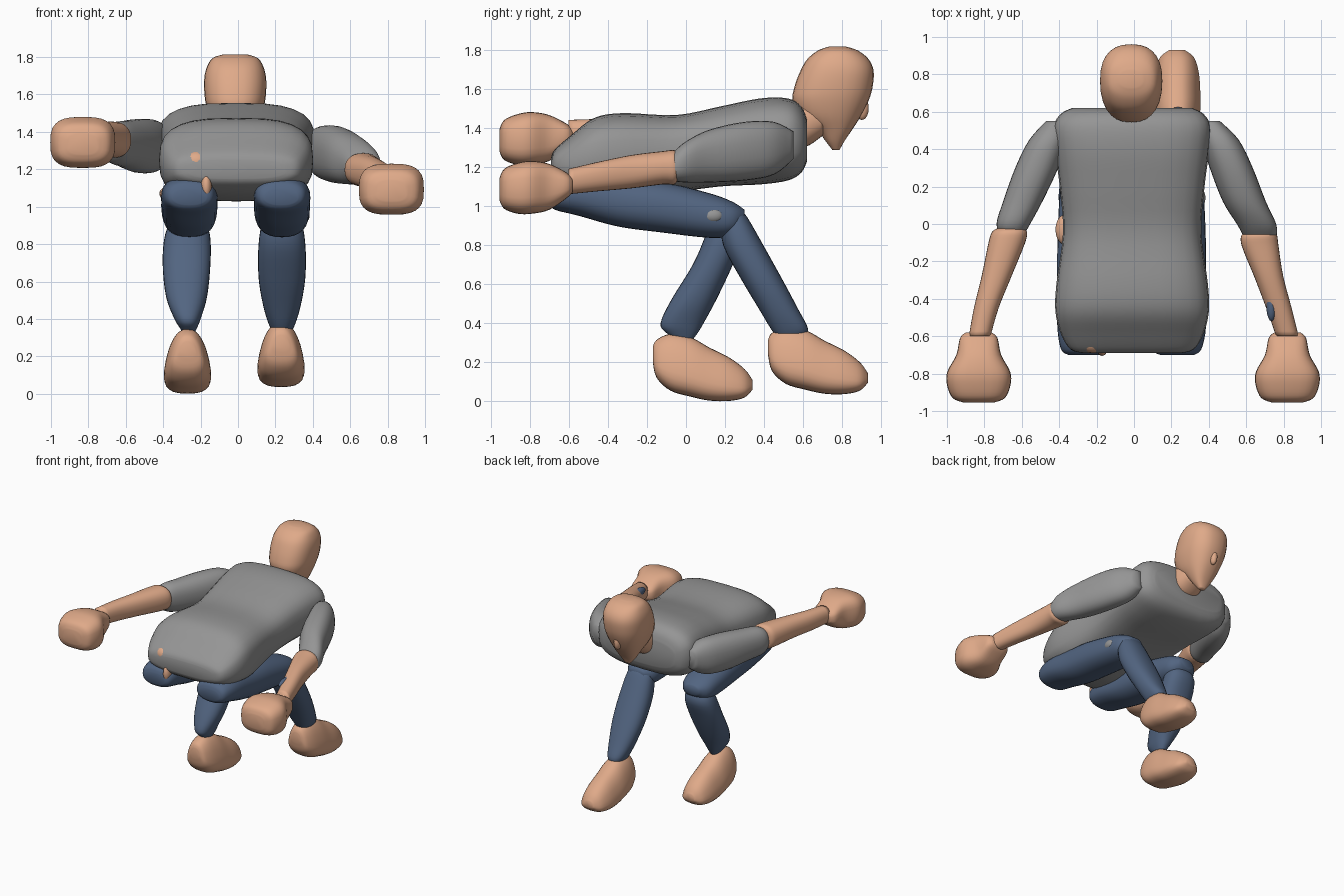
import bpy, bmesh, math
from mathutils import Vector


def material(name, rgb):
    m = bpy.data.materials.new(name)
    m.diffuse_color = (*rgb, 1)
    return m


SKIN = material("skin", (0.74, 0.40, 0.25))
GREY = material("shirt_grey", (0.30, 0.30, 0.30))
BLUE = material("trouser_blue", (0.085, 0.13, 0.22))


def finish(bm, name, mat):
    bmesh.ops.recalc_face_normals(bm, faces=bm.faces)
    for f in bm.faces:
        f.smooth = True
    me = bpy.data.meshes.new(name)
    bm.to_mesh(me)
    bm.free()
    ob = bpy.data.objects.new(name, me)
    bpy.context.collection.objects.link(ob)
    me.materials.append(mat)
    return ob


def spline(rows, steps=4):
    out = []
    for i in range(len(rows) - 1):
        p = [rows[max(0, min(len(rows) - 1, i + k))] for k in (-1, 0, 1, 2)]
        for s in range(steps):
            t = s / steps
            out.append([0.5 * (2 * b + (c - a) * t + (2 * a - 5 * b + 4 * c - d) * t * t
                               + (3 * b - a - 3 * c + d) * t ** 3) for a, b, c, d in zip(*p)])
    return out + [list(rows[-1])]


def loft(name, mat, axis, rows, power=2.3, taper=0.0, sides=28):
    """rows: position along axis, x centre, x half width, low and high of the other axis"""
    bm = bmesh.new()
    rings = []
    for t, x, w, lo, hi in spline(rows):
        ring = []
        for k in range(sides):
            a = 2 * math.pi * k / sides
            c, s = math.cos(a), math.sin(a)
            c = math.copysign(abs(c) ** (2 / power), c)
            s = math.copysign(abs(s) ** (2 / power), s)
            px = x + max(w, 0.004) * c * (1 - taper * (s + 1) / 2)
            q = (lo + hi) / 2 + (hi - lo) / 2 * s
            ring.append(bm.verts.new((px, t, q) if axis == "y" else (px, q, t)))
        rings.append(ring)
    for r0, r1 in zip(rings, rings[1:]):
        for k in range(sides):
            n = (k + 1) % sides
            bm.faces.new((r0[k], r0[n], r1[n], r1[k]))
    bm.faces.new(rings[0])
    bm.faces.new(rings[-1])
    return finish(bm, name, mat)


def blob(name, mat, centre, radii):
    bm = bmesh.new()
    bmesh.ops.create_uvsphere(bm, u_segments=20, v_segments=12, radius=1)
    for v in bm.verts:
        v.co = Vector(a * b for a, b in zip(v.co, radii)) + Vector(centre)
    return finish(bm, name, mat)


def shifted(rows, dt=0, x=None, dz=0):
    return [(t + dt, cx if x is None else x, w, lo + dz, hi + dz) for t, cx, w, lo, hi in rows]


# torso, bent forward
loft("torso", GREY, "y", [
    (-0.69, -0.01, 0.26, 1.15, 1.25), (-0.67, -0.01, 0.33, 1.12, 1.29),
    (-0.59, -0.01, 0.38, 1.07, 1.36), (-0.47, -0.01, 0.41, 1.04, 1.45),
    (-0.32, -0.01, 0.405, 1.03, 1.475), (-0.05, -0.01, 0.37, 1.07, 1.465),
    (0.18, -0.01, 0.385, 1.10, 1.51), (0.38, -0.01, 0.41, 1.11, 1.55),
    (0.52, -0.01, 0.42, 1.13, 1.55), (0.59, -0.01, 0.38, 1.17, 1.51),
    (0.62, -0.01, 0.32, 1.23, 1.44)], power=3)

# head and neck, face towards +y
loft("head", SKIN, "z", [
    (1.285, -0.015, 0.025, 0.75, 0.785), (1.33, -0.015, 0.06, 0.715, 0.81),
    (1.39, -0.015, 0.095, 0.67, 0.85), (1.46, -0.015, 0.13, 0.58, 0.895),
    (1.54, -0.015, 0.155, 0.545, 0.935), (1.61, -0.015, 0.165, 0.555, 0.955),
    (1.69, -0.015, 0.165, 0.585, 0.96), (1.75, -0.015, 0.15, 0.62, 0.935),
    (1.795, -0.015, 0.12, 0.675, 0.88), (1.815, -0.015, 0.06, 0.73, 0.82)], power=2.4)
loft("neck", SKIN, "y", [
    (0.55, -0.01, 0.13, 1.28, 1.54), (0.63, -0.01, 0.12, 1.31, 1.54),
    (0.70, -0.01, 0.10, 1.36, 1.54)])
blob("nose", SKIN, (-0.015, 0.90, 1.50), (0.028, 0.035, 0.06))

# upper arms
loft("right_upper_arm", GREY, "y", [
    (-0.095, 0.68, 0.05, 1.16, 1.24), (-0.07, 0.675, 0.085, 1.13, 1.27),
    (0.0, 0.655, 0.105, 1.12, 1.33), (0.12, 0.59, 0.115, 1.12, 1.39),
    (0.30, 0.52, 0.115, 1.13, 1.43), (0.45, 0.46, 0.10, 1.16, 1.43),
    (0.55, 0.41, 0.05, 1.24, 1.38)])
loft("left_upper_arm", GREY, "y", [
    (-0.06, -0.65, 0.06, 1.28, 1.41), (0.0, -0.645, 0.09, 1.23, 1.45),
    (0.12, -0.595, 0.105, 1.21, 1.46), (0.30, -0.52, 0.115, 1.18, 1.47),
    (0.45, -0.46, 0.10, 1.19, 1.46), (0.55, -0.42, 0.05, 1.26, 1.40)])

# forearms
loft("right_forearm", SKIN, "y", [
    (-0.60, 0.82, 0.06, 1.06, 1.19), (-0.45, 0.775, 0.068, 1.075, 1.225),
    (-0.28, 0.72, 0.078, 1.09, 1.26), (-0.12, 0.675, 0.098, 1.11, 1.28),
    (-0.06, 0.67, 0.095, 1.11, 1.285), (-0.04, 0.68, 0.07, 1.14, 1.26)])
loft("left_forearm", SKIN, "y", [
    (-0.60, -0.825, 0.058, 1.30, 1.44), (-0.45, -0.79, 0.066, 1.29, 1.445),
    (-0.28, -0.735, 0.08, 1.28, 1.45), (-0.10, -0.68, 0.098, 1.265, 1.455),
    (-0.04, -0.665, 0.092, 1.265, 1.45), (-0.02, -0.66, 0.06, 1.30, 1.42)])

# fists
fist = [(-0.955, 0.82, 0.08, 1.03, 1.14), (-0.93, 0.82, 0.14, 0.985, 1.19),
        (-0.86, 0.82, 0.17, 0.96, 1.22), (-0.79, 0.82, 0.168, 0.96, 1.23),
        (-0.70, 0.82, 0.12, 0.98, 1.215), (-0.61, 0.82, 0.10, 1.04, 1.17),
        (-0.58, 0.82, 0.07, 1.07, 1.14)]
loft("right_fist", SKIN, "y", fist, power=3)
loft("left_fist", SKIN, "y", shifted(fist, x=-0.83, dz=0.25), power=3)

# thighs
thigh = [(-0.70, 0.23, 0.09, 1.01, 1.09), (-0.67, 0.23, 0.13, 0.98, 1.14),
         (-0.55, 0.235, 0.15, 0.95, 1.165), (-0.35, 0.235, 0.15, 0.895, 1.15),
         (-0.13, 0.235, 0.15, 0.865, 1.125), (0.12, 0.235, 0.14, 0.837, 1.065),
         (0.24, 0.235, 0.12, 0.85, 1.02), (0.30, 0.235, 0.06, 0.91, 0.98)]
loft("right_thigh", BLUE, "y", thigh)
loft("left_thigh", BLUE, "y", shifted(thigh, x=-0.26))

# shins
loft("right_shin", BLUE, "z", [
    (0.98, 0.235, 0.06, 0.20, 0.28), (0.94, 0.235, 0.10, 0.18, 0.315),
    (0.80, 0.235, 0.125, 0.19, 0.395), (0.62, 0.235, 0.125, 0.285, 0.495),
    (0.47, 0.235, 0.10, 0.375, 0.575), (0.37, 0.235, 0.07, 0.435, 0.625),
    (0.325, 0.235, 0.045, 0.47, 0.60)])
loft("left_shin", BLUE, "z", [
    (0.95, -0.265, 0.08, 0.13, 0.25), (0.85, -0.27, 0.12, 0.10, 0.295),
    (0.70, -0.275, 0.128, 0.035, 0.24), (0.52, -0.275, 0.11, -0.075, 0.155),
    (0.40, -0.27, 0.07, -0.13, 0.09), (0.35, -0.265, 0.045, -0.10, 0.06),
    (0.31, -0.265, 0.025, -0.04, 0.03)])

# feet, wider at the sole
foot = [(-0.17, -0.27, 0.05, 0.20, 0.28), (-0.15, -0.27, 0.10, 0.12, 0.315),
        (-0.08, -0.27, 0.135, 0.055, 0.345), (0.02, -0.27, 0.15, 0.025, 0.33),
        (0.12, -0.27, 0.15, 0.004, 0.275), (0.22, -0.27, 0.14, 0.002, 0.225),
        (0.30, -0.27, 0.11, 0.02, 0.165), (0.34, -0.27, 0.05, 0.06, 0.11)]
loft("left_foot", SKIN, "y", foot, power=2.6, taper=0.45)
loft("right_foot", SKIN, "y", shifted(foot, dt=0.59, x=0.23, dz=0.035), power=2.6, taper=0.45)

# small patches showing through the clothing
blob("hip_skin_patch", SKIN, (-0.22, -0.63, 1.24), (0.08, 0.06, 0.06))
blob("hip_skin_strip", SKIN, (-0.17, -0.66, 1.11), (0.03, 0.045, 0.07))
blob("thigh_skin_patch", SKIN, (-0.37, -0.03, 1.07), (0.05, 0.08, 0.04))
blob("thigh_grey_patch", GREY, (0.355, 0.14, 0.95), (0.027, 0.05, 0.035))
blob("forearm_blue_patch", BLUE, (0.735, -0.43, 1.19), (0.028, 0.09, 0.035))
